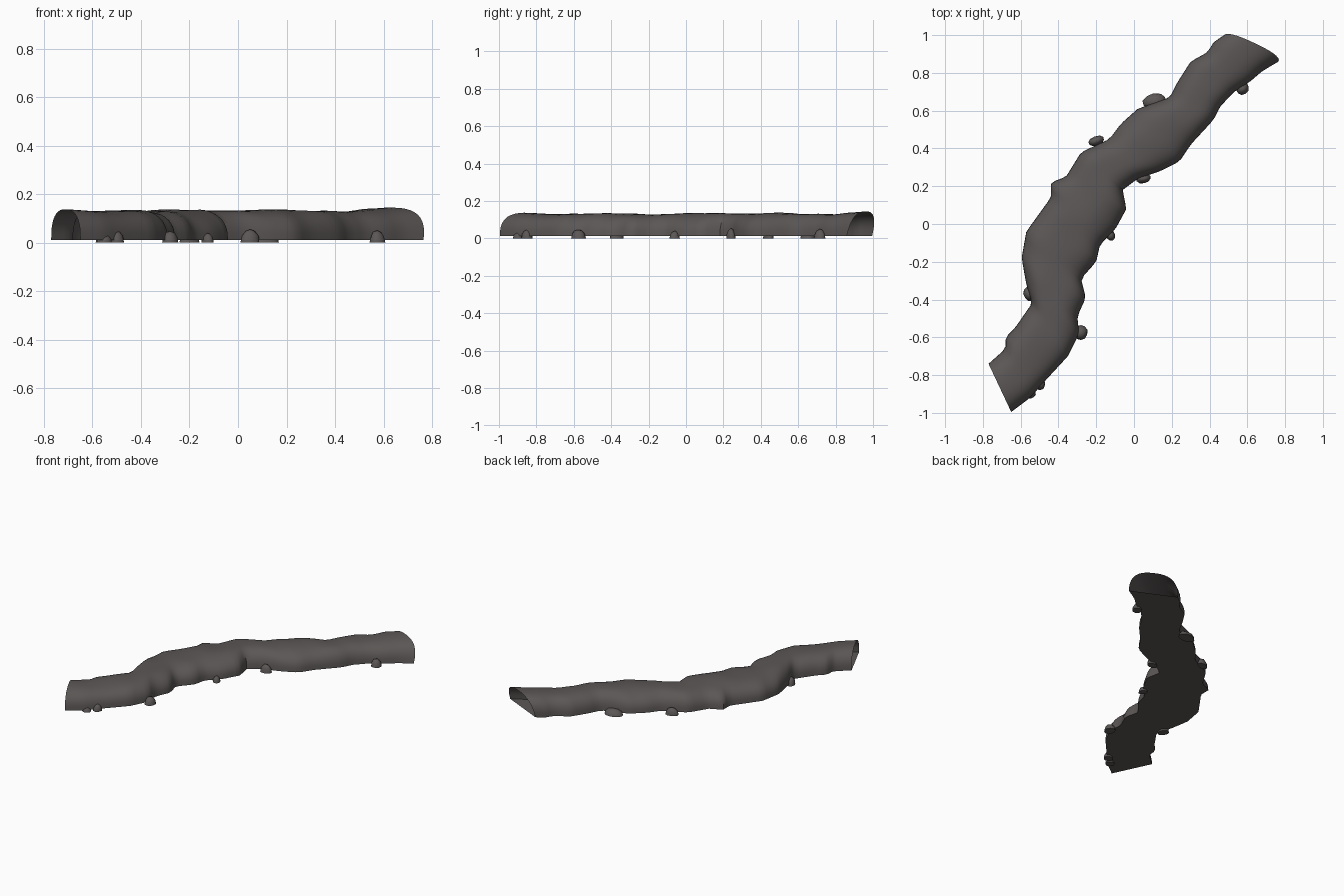
import bpy, bmesh, math
from mathutils import Vector, noise

if "Cube" in bpy.data.objects:
    bpy.data.objects.remove(bpy.data.objects["Cube"])

rock = bpy.data.materials.new("dark_rock")
rock.diffuse_color = (0.105, 0.095, 0.092, 1)
rock.use_nodes = True
rock.node_tree.nodes["Principled BSDF"].inputs["Base Color"].default_value = rock.diffuse_color

FLOOR, STATIONS, ARC = 0.012, 72, 20

# Wavy footprint edges of the tunnel, running from south to north
WEST = [(-.77, -.74), (-.68, -.66), (-.68, -.60), (-.63, -.55), (-.54, -.42), (-.57, -.32),
        (-.595, -.18), (-.57, -.04), (-.44, .14), (-.44, .22), (-.36, .25), (-.28, .38),
        (-.13, .45), (-.07, .53), (.02, .61), (.19, .67), (.23, .75), (.30, .86),
        (.39, .91), (.42, .96), (.475, .995)]
EAST = [(-.65, -.995), (-.55, -.92), (-.47, -.83), (-.35, -.70), (-.29, -.58), (-.30, -.49),
        (-.255, -.39), (-.28, -.29), (-.20, -.20), (-.18, -.11), (-.10, -.03), (-.04, .08),
        (-.06, .18), (.02, .24), (.14, .28), (.24, .33), (.30, .42), (.42, .55),
        (.455, .62), (.53, .70), (.61, .75), (.68, .81), (.765, .86)]


def resample(points, count):
    """Evenly spaced points along a polyline."""
    pts = [Vector(p) for p in points]
    lengths = [(b - a).length for a, b in zip(pts, pts[1:])]
    total, result = sum(lengths), []
    for i in range(count):
        d, k = total * i / (count - 1), 0
        while k < len(lengths) - 1 and d > lengths[k]:
            d -= lengths[k]
            k += 1
        result.append(pts[k].lerp(pts[k + 1], min(1, d / lengths[k])))
    return result


def finish(name, bm):
    mesh = bpy.data.meshes.new(name)
    bm.to_mesh(mesh)
    bm.free()
    mesh.materials.append(rock)
    obj = bpy.data.objects.new(name, mesh)
    bpy.context.collection.objects.link(obj)
    bpy.ops.object.select_all(action='DESELECT')
    obj.select_set(True)
    bpy.context.view_layer.objects.active = obj
    bpy.ops.object.shade_smooth_by_angle(angle=math.radians(50))
    return obj


# Arched tunnel, open at both ends, closed by a flat floor
bm = bmesh.new()
rings = []
for i, (w, e) in enumerate(zip(resample(WEST, STATIONS), resample(EAST, STATIONS))):
    s = i / (STATIONS - 1)
    across = e - w
    forward = Vector((-across.y, across.x)).normalized()
    lip = max(0, (s - 0.93) / 0.07)
    ring = []
    for j in range(ARC + 1):
        t = math.pi * (1 - j / ARC)
        c, v = math.cos(t), max(0, math.sin(t)) ** 0.78
        u = math.copysign(abs(c) ** 0.78, c)
        p = w + across * (u + 1) / 2 + forward * lip * 0.035 * v
        bump = noise.noise(Vector((p.x * 6, p.y * 6, 0.3)))
        height = 0.121 + 0.009 * bump + 0.014 * lip
        ring.append(bm.verts.new((p.x, p.y, FLOOR + height * v)))
    rings.append(ring)
for a, b in zip(rings, rings[1:]):
    for j in range(ARC):
        bm.faces.new((a[j], b[j], b[j + 1], a[j + 1]))
    bm.faces.new((a[ARC], b[ARC], b[0], a[0]))
finish("tunnel", bm)

# Small stones along the foot of the walls: x, y, half length, half width, height, turn
STONES = [(.11, .65, .065, .04, .04, 10), (-.20, .44, .045, .025, .05, 20),
          (-.555, -.37, .03, .04, .05, 20), (-.28, -.575, .035, .04, .05, 0),
          (-.125, -.06, .025, .03, .04, 30), (.05, .24, .04, .025, .055, 10),
          (.575, .715, .035, .03, .05, 30), (-.55, -.895, .03, .03, .035, 40),
          (-.50, -.85, .03, .03, .05, 40)]
for n, (x, y, a, b, h, turn) in enumerate(STONES):
    bm = bmesh.new()
    bmesh.ops.create_icosphere(bm, subdivisions=2, radius=1)
    r = math.radians(turn)
    for v in bm.verts:
        k = 1 + 0.12 * noise.noise(v.co * 1.5 + Vector((n * 3.1, 0, 0)))
        px, py = v.co.x * a * k, v.co.y * b * k
        v.co = (x + px * math.cos(r) - py * math.sin(r),
                y + px * math.sin(r) + py * math.cos(r),
                max(0, v.co.z * h * k))
    bmesh.ops.dissolve_degenerate(bm, edges=bm.edges, dist=1e-5)
    finish(f"stone_{n + 1}", bm)
